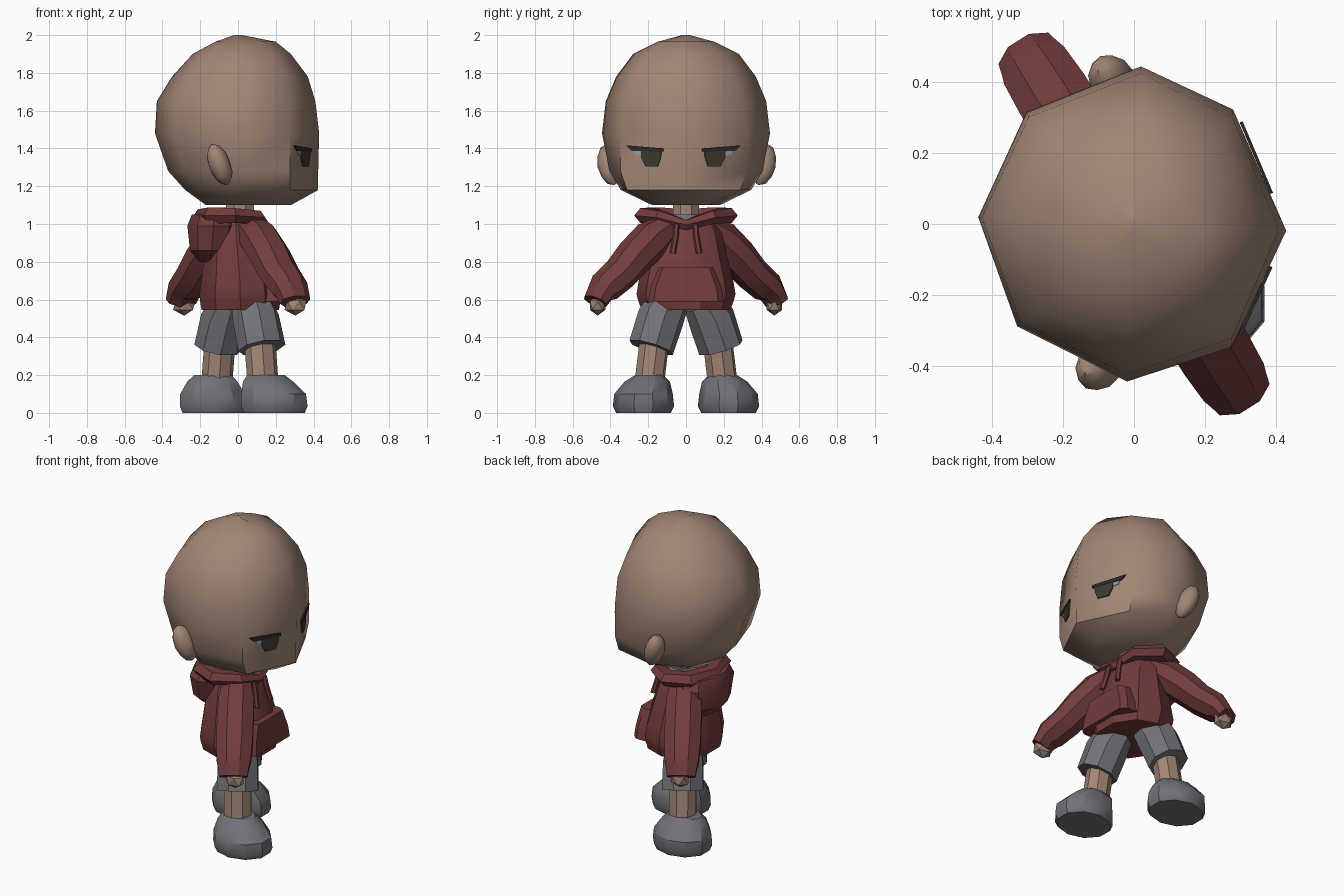
import bpy, bmesh, math
from mathutils import Vector, Matrix

if "Cube" in bpy.data.objects:
    bpy.data.objects.remove(bpy.data.objects["Cube"])

def material(name, col):
    m = bpy.data.materials.new(name)
    m.diffuse_color = (*col, 1)
    m.use_nodes = True
    m.node_tree.nodes["Principled BSDF"].inputs["Base Color"].default_value = m.diffuse_color
    return m

SKIN = material("skin", (0.36, 0.24, 0.18))
RED = material("dark red cloth", (0.17, 0.045, 0.045))
GREY = material("grey cloth", (0.17, 0.165, 0.185))
IRIS = material("iris", (0.045, 0.042, 0.03))
LASH = material("lash", (0.025, 0.023, 0.02))
WHITE = material("eye white", (0.3, 0.32, 0.36))

# The head is turned a little; limbs swing forward (right) and back (left)
HEAD = Matrix.Rotation(math.radians(-2.5), 4, 'Z')
BODY = Matrix.Identity(4)
K = 0.63
U = Vector((1, K, 0)).normalized()      # across the plane of the swung limbs

def swing(x, y, z):
    return (x - K * y, y, z)

def finish(name, bm, mat, xf, smooth=32):
    bm.transform(xf)
    bmesh.ops.recalc_face_normals(bm, faces=bm.faces)
    me = bpy.data.meshes.new(name)
    bm.to_mesh(me)
    bm.free()
    me.materials.append(mat)
    ob = bpy.data.objects.new(name, me)
    bpy.context.collection.objects.link(ob)
    bpy.ops.object.select_all(action='DESELECT')
    ob.select_set(True)
    bpy.context.view_layer.objects.active = ob
    bpy.ops.object.shade_smooth_by_angle(angle=math.radians(smooth))
    return ob

def loft(name, rings, mat, xf=BODY, closed=False, smooth=32):
    bm = bmesh.new()
    rows = [[bm.verts.new(p) for p in r] for r in rings]
    n = len(rows[0])
    pairs = list(zip(rows, rows[1:])) + ([(rows[-1], rows[0])] if closed else [])
    for a, b in pairs:
        for i in range(n):
            j = (i + 1) % n
            bm.faces.new((a[i], a[j], b[j], b[i]))
    if not closed:
        bm.faces.new(rows[0])
        bm.faces.new(rows[-1])
    return finish(name, bm, mat, xf, smooth)

def oval(cx, cy, z, ax, ay, n=10):
    return [Vector((cx + ax * math.cos(2 * math.pi * (i + .5) / n),
                    cy + ay * math.sin(2 * math.pi * (i + .5) / n), z)) for i in range(n)]

def tube(name, path, radii, mat, n=8, u=(1, 0, 0), closed=False):
    """Sweep an oval (radius along u, radius across) along a path."""
    P = [Vector(p) for p in path]
    u = Vector(u)
    rings = []
    for i, p in enumerate(P):
        a = P[i - 1] if (i or closed) else p
        b = P[(i + 1) % len(P)] if (closed or i < len(P) - 1) else p
        v = (b - a).normalized().cross(u).normalized()
        ra, rb = radii[i]
        rings.append([p + u * ra * math.cos(2 * math.pi * (k + .5) / n)
                      + v * rb * math.sin(2 * math.pi * (k + .5) / n) for k in range(n)])
    return loft(name, rings, mat, closed=closed)

def blob(name, loc, scale, mat, xf, rot=(0, 0), sub=1):
    bm = bmesh.new()
    bmesh.ops.create_icosphere(bm, subdivisions=sub, radius=1)
    m = (Matrix.Translation(loc) @ Matrix.Rotation(rot[0], 4, 'X') @ Matrix.Rotation(rot[1], 4, 'Y')
         @ Matrix.Diagonal((*scale, 1)))
    bm.transform(m)
    return finish(name, bm, mat, xf)

# Head: stacked outlines (z, back x, front x, half width, face corner x, y)
FX, CY = 0.425, 0.335
CX = {1: 0.265, -1: 0.29}               # face corner on the left and right
head_rows = [(1.10, -0.17, 0.28, 0.18, -.08, 0.13),
             (1.18, -0.28, FX, 0.345, 0, 0.30),
             (1.28, -0.37, FX, 0.405, 0, CY),
             (1.48, -0.44, FX + .005, 0.445, 0, CY),
             (1.65, -0.43, 0.41, 0.425, 0, 0.31),
             (1.78, -0.35, 0.37, 0.37, -.03, 0.27),
             (1.90, -0.24, 0.28, 0.28, -.09, 0.20),
             (1.965, -0.12, 0.20, 0.15, -.16, 0.11),
             (2.0, -0.02, 0.02, 0.02, -.28, 0.01)]
rings = []
for z, xb, xf, hy, dx, cy in head_rows:
    half = [[(CX[s] + dx, s * cy), (0.0, s * hy), (xb * .72, s * hy * .68)] for s in (1, -1)]
    rings.append([Vector((x, y, z)) for x, y in [(xf, 0)] + half[0] + [(xb, 0)] + half[1][::-1]])
loft("head", rings, SKIN, HEAD, smooth=50)

# Eyes: thin plates lying on the cheek planes
def plate(name, outline, s, mat, lift):
    d = FX - CX[s]
    nrm = Vector((CY, s * d, 0)).normalized()
    bm = bmesh.new()
    base = [Vector((FX - d / CY * y, s * y, z)) + nrm * 0.003 for y, z in outline]
    lo = [bm.verts.new(p) for p in base]
    hi = [bm.verts.new(p + nrm * lift) for p in base]
    bm.faces.new(lo)
    bm.faces.new(hi)
    for i in range(len(lo)):
        j = (i + 1) % len(lo)
        bm.faces.new((lo[i], lo[j], hi[j], hi[i]))
    finish(name, bm, mat, HEAD, 20)

for s, side in ((1, "left"), (-1, "right")):
    plate("eye_white_" + side, [(.12, 1.395), (.265, 1.395), (.25, 1.365), (.13, 1.355)], s, WHITE, .004)
    plate("iris_" + side, [(.11, 1.395), (.222, 1.395), (.218, 1.35), (.195, 1.305), (.13, 1.305), (.115, 1.35)],
          s, IRIS, .007)
    plate("lash_" + side, [(.10, 1.383), (.27, 1.388), (.298, 1.416), (.20, 1.408), (.10, 1.40)], s, LASH, .009)
    blob("ear_" + side, (-.08, s * .405, 1.315), (.058, .068, .118), SKIN, HEAD, (-s * .2, -.35), 2)

# Neck and shirt collar
loft("neck", [oval(0.01, 0, 1.0, .08, .075, 8), oval(.01, 0, 1.14, .08, .075, 8)], SKIN)
loft("shirt", [oval(0.02, 0, .98, .11, .11), oval(0.01, 0, 1.05, .095, .09)], GREY)

# Hoodie torso
loft("hoodie", [oval(*r) for r in [(.012, 0, .545, .215, .235), (.012, 0, .60, .225, .255),
     (.01, 0, .63, .225, .262), (.01, 0, .70, .215, .25), (0, 0, .82, .19, .22),
     (-.01, 0, .95, .16, .19), (-.01, 0, 1.03, .12, .14)]], RED)

# Hood: thick collar and a bag hanging behind
side = [(.10, .13, 1.035), (-.02, .21, 1.045), (-.13, .16, 1.045)]
path = [(.135, 0, .995)] + side + [(-.18, 0, 1.03)] + [(x, -y, z) for x, y, z in side[::-1]]
rad = [(.03, .035), (.04, .05), (.045, .065), (.05, .065), (.055, .065), (.05, .065), (.045, .065), (.04, .05)]
tube("hood_collar", path, rad, RED, 6, (0, 0, 1), True)
loft("hood_bag", [oval(*r) for r in [(-.15, 0, .80, .06, .11), (-.14, 0, .86, .12, .19),
     (-.13, 0, .99, .145, .225), (-.13, 0, 1.05, .12, .19)]], RED)

# Front pocket
loft("pocket", [[Vector((x - (z - .59) * .1, y * f, z)) for y, z in
     [(-.2, .59), (.2, .59), (.19, .66), (.145, .77), (-.145, .77), (-.19, .66)]]
     for x, f in ((.10, 1), (.215, 1), (.25, .85))], RED)

for s, side in ((1, "left"), (-1, "right")):
    # Drawstring
    tube("drawstring_" + side, [(.15, s * .05, 1.0), (.165, s * .055, .93), (.185, s * .07, .845)],
         [(.016, .016)] * 3, RED, 6)
    # Sleeve with cuff, and hand
    tube("sleeve_" + side, [swing(0, s * y, z) for y, z in
         [(.10, .985), (.18, .92), (.27, .83), (.35, .735), (.43, .665), (.455, .635), (.48, .59)]],
         [(.09, .07), (.11, .105), (.115, .10), (.115, .09), (.108, .085), (.098, .065), (.09, .058)], RED, u=U)
    blob("hand_" + side, swing(.01, s * .468, .57), (.065, .048, .055), SKIN, BODY)
    # Shorts leg, leg and shoe
    tube("shorts_" + side, [swing(.01, s * y, z) for y, z in [(.09, .59), (.135, .50), (.185, .345)]],
         [(.105, .11), (.125, .125), (.13, .12)], GREY, u=U)
    tube("leg_" + side, [swing(.01, s * .165, .40), swing(.01, s * .195, .15)], [(.085, .078)] * 2, SKIN, u=U)
    loft("shoe_" + side, [oval(cx - .72 * s * cy, s * cy, z, ax, ay, 10) for cx, cy, z, ax, ay in
         [(.03, .225, 0, .17, .145), (.03, .225, .035, .185, .162), (.027, .225, .10, .18, .155),
          (.012, .205, .165, .14, .12), (.007, .195, .2, .105, .075)]], GREY)
